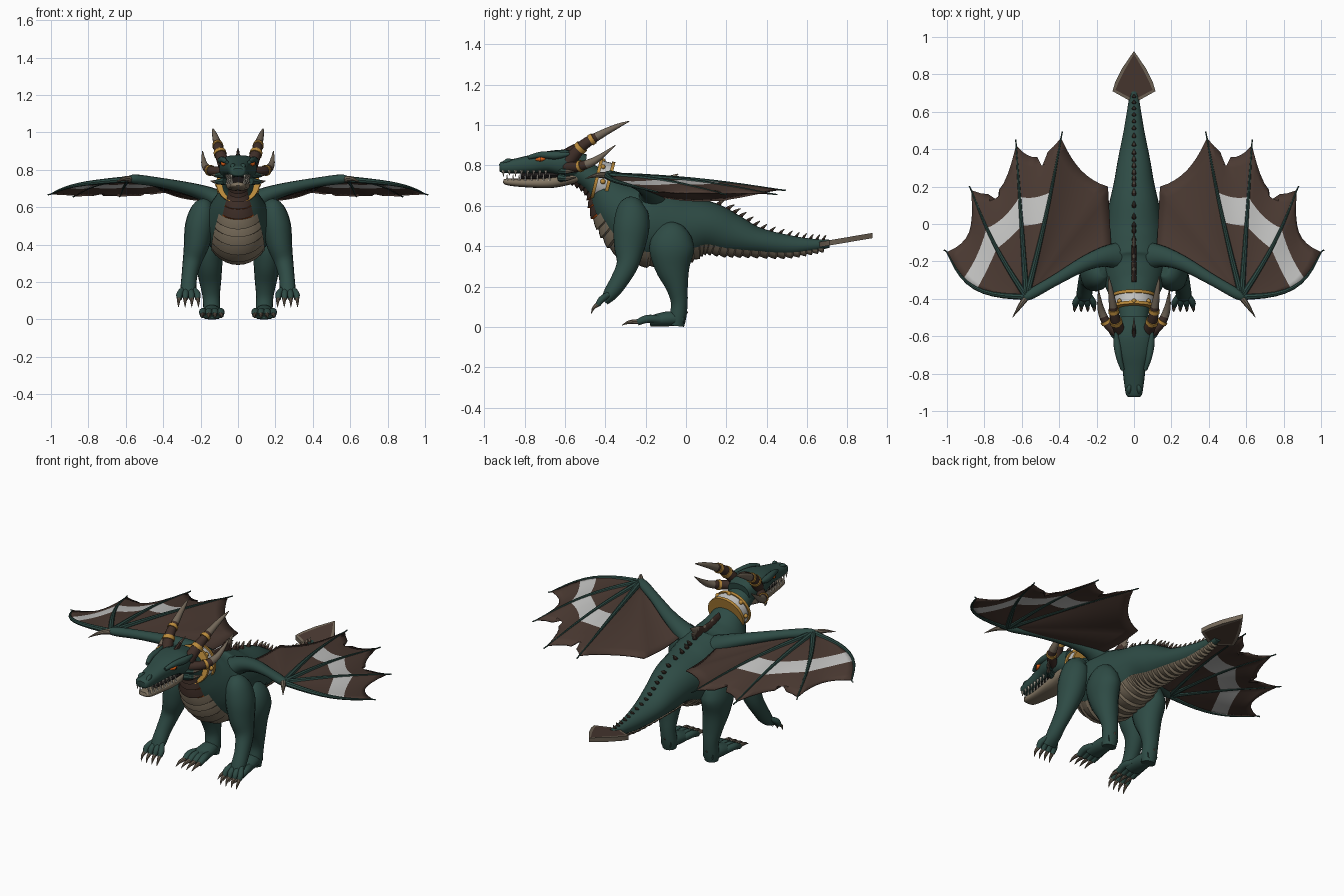
import bpy, bmesh, math
from mathutils import Vector

if "Cube" in bpy.data.objects:
    bpy.data.objects.remove(bpy.data.objects["Cube"])


def material(name, r, g, b):
    m = bpy.data.materials.new(name)
    m.use_nodes = True
    m.diffuse_color = (r, g, b, 1)
    m.node_tree.nodes["Principled BSDF"].inputs["Base Color"].default_value = (r, g, b, 1)
    return m


GREEN = material("dark green hide", .027, .07, .059)
BROWN = material("brown membrane", .07, .042, .032)
WHITE = material("pale band", .55, .55, .54)
TAN = material("tan belly", .22, .175, .12)
HORN = material("grey horn", .17, .135, .098)
DARK = material("dark horn", .05, .028, .021)
GOLD = material("gold", .5, .26, .045)
ORANGE = material("glowing orange", .79, .13, .01)
TOOTH = material("ivory tooth", .65, .6, .5)
BLACK = material("mouth dark", .012, .01, .01)
X, Z = Vector((1, 0, 0)), Vector((0, 0, 1))
SIDES = (("left", 1), ("right", -1))


def finish(name, bm, mats, angle=40):
    bmesh.ops.recalc_face_normals(bm, faces=bm.faces)
    mesh = bpy.data.meshes.new(name)
    bm.to_mesh(mesh)
    bm.free()
    for m in mats:
        mesh.materials.append(m)
    ob = bpy.data.objects.new(name, mesh)
    bpy.context.collection.objects.link(ob)
    bpy.ops.object.select_all(action='DESELECT')
    ob.select_set(True)
    bpy.context.view_layer.objects.active = ob
    bpy.ops.object.shade_smooth_by_angle(angle=math.radians(angle))
    return ob


def curve_at(pts, t):
    # smooth interpolation through stations
    n = len(pts) - 1
    i = max(0, min(int(t), n - 1))
    f = t - i
    a, b, c, d = (pts[max(0, min(n, k))] for k in (i - 1, i, i + 1, i + 2))
    return [.5 * (2 * q + (r - p) * f + (2 * p - 5 * q + 4 * r - s) * f * f
                  + (3 * q - p - 3 * r + s) * f ** 3) for p, q, r, s in zip(a, b, c, d)]


def section(pts, t, ref=X):
    p = curve_at(pts, t)
    e = .02
    lo, hi = max(0, t - e), min(len(pts) - 1, t + e)
    tan = (Vector(curve_at(pts, hi)[:3]) - Vector(curve_at(pts, lo)[:3])).normalized()
    s = (ref - tan * ref.dot(tan)).normalized()
    return Vector(p[:3]), tan, s, s.cross(tan), max(p[3], .001), max(p[4], .001)


def loft(name, pts, mats, ref=X, sides=14, steps=4, split=2, sx=1, power=1):
    # tube through (x, y, z, half width, half depth) stations
    pts = [(p[0] * sx, *p[1:4], p[-1]) for p in pts]
    bm = bmesh.new()
    n = (len(pts) - 1) * steps
    rings = []
    for k in range(n + 1):
        c, _, s, u, a, b = section(pts, k / steps, ref)
        ring = []
        for j in range(sides):
            g = math.tau * j / sides
            co, si = math.cos(g), math.sin(g)
            co, si = (math.copysign(abs(v) ** power, v) for v in (co, si))
            ring.append(bm.verts.new(c + s * a * co + u * b * si))
        rings.append(ring)
    for k in range(n):
        for j in range(sides):
            f = bm.faces.new((rings[k][j], rings[k][j - 1], rings[k + 1][j - 1], rings[k + 1][j]))
            f.material_index = int(k / n >= split)
    bm.faces.new(rings[0])
    bm.faces.new(rings[-1]).material_index = int(split < 1)
    return finish(name, bm, mats)


# Neck, torso and tail
BODY = [(0, -.62, .8, .07, .06), (0, -.52, .765, .075, .062), (0, -.43, .705, .09, .078),
        (0, -.34, .6, .145, .14), (0, -.22, .515, .185, .195), (0, -.05, .49, .165, .175),
        (0, .1, .495, .135, .13), (0, .22, .46, .108, .105), (0, .35, .425, .085, .07),
        (0, .5, .405, .055, .052), (0, .62, .405, .035, .033), (0, .71, .412, .022, .02)]
loft("body", BODY, [GREEN], sides=28, steps=5)


# Overlapping plates under throat, belly and tail
def plates(name, start, end, count, mats, wide):
    bm = bmesh.new()
    size = (end - start) / count
    rows = []
    for k in range(count):
        for f, lift in ((0, .004), (.4, .011), (.82, .016), (1, .004)):
            c, _, s, u, a, b = section(BODY, start + (k + f) * size)
            row = []
            for j in range(-5, 6):
                g = wide * j / 5
                o = lift * math.cos(g / wide * 1.3) + .001
                row.append(bm.verts.new(c + s * (a + o) * math.sin(g) - u * (b + o) * math.cos(g)))
            rows.append(row)
    for k in range(len(rows) - 1):
        for j in range(10):
            f = bm.faces.new((rows[k][j], rows[k][j + 1], rows[k + 1][j + 1], rows[k + 1][j]))
            f.material_index = int(len(mats) > 1 and k % 4 == 2 and k > len(rows) * .6)
    finish(name, bm, mats, 25)


plates("throat_plates", .3, 2.8, 8, [DARK, ORANGE], .65)
plates("belly_plates", 2.8, 10.6, 29, [TAN], .85)

# Spines down the back
for i in range(27):
    t = 2.5 + i * .31
    c, tan, _, u, a, b = section(BODY, t)
    h = max(.02, .048 - .003 * t) + (.045 if t < 4.6 else 0)
    base, tip = c + u * (b - .01), c + u * (b + h) + tan * h
    mid = base.lerp(tip, .5) - tan * h * .1
    loft(f"back_spine_{i + 1}", [(*base, .014, h * .45), (*mid, .01, h * .3), (*tip, .002, .002)],
         [DARK, HORN], sides=8, steps=3, split=.4)

# Arrow-shaped tail blade with a brown inset face
bm = bmesh.new()
half = [(.025, .66), (.115, .71), (.1, .76), (.065, .83)]
outline = half + [(0, .925)] + [(-x, y) for x, y in reversed(half)]
face = bm.faces.new([bm.verts.new((x, y, .395 + (y - .66) * .17)) for x, y in outline])
res = bmesh.ops.extrude_face_region(bm, geom=[face])
bmesh.ops.translate(bm, vec=(0, 0, .026), verts=[v for v in res["geom"] if isinstance(v, bmesh.types.BMVert)])
bm.normal_update()
for f in [f for f in bm.faces if len(f.verts) > 4]:
    bmesh.ops.inset_individual(bm, faces=[f], thickness=.017, depth=0)
    f.material_index = 1
finish("tail_blade", bm, [HORN, BROWN])

# Collar
for name, y0, y1, r, m in (("collar_band", -.44, -.385, .108, WHITE), ("collar_front_rim", -.452, -.436, .116, GOLD),
                           ("collar_rear_rim", -.392, -.376, .116, GOLD)):
    loft(name, [(0, y, .72 - (y + .415) * .25, r, r * .94) for y in (y0, y1)], [m], sides=28, steps=1)
for i in range(8):
    g = math.tau * i / 8
    p = (.11 * math.cos(g), -.412, .72 + .104 * math.sin(g))
    bm = bmesh.new()
    bmesh.ops.create_uvsphere(bm, u_segments=10, v_segments=6, radius=.013)
    bmesh.ops.translate(bm, vec=p, verts=bm.verts)
    finish(f"collar_stud_{i + 1}", bm, [GOLD])

# Head
loft("skull", [(0, -.5, .795, .07, .06), (0, -.6, .81, .1, .068), (0, -.68, .817, .09, .055),
               (0, -.76, .808, .065, .046), (0, -.85, .797, .053, .036), (0, -.91, .791, .043, .028),
               (0, -.925, .79, .03, .018)], [GREEN], sides=20, power=.75)
loft("lower_jaw", [(0, -.54, .745, .065, .03), (0, -.66, .718, .064, .029), (0, -.78, .713, .05, .022),
                   (0, -.88, .718, .04, .017), (0, -.905, .725, .022, .009)], [TAN], sides=16, power=.75)
loft("mouth_inside", [(0, -.56, .755, .06, .03), (0, -.68, .75, .055, .025), (0, -.82, .745, .035, .018)], [BLACK])
loft("crown_spike", [(0, -.6, .86, .012, .02), (0, -.55, .895, .008, .012), (0, -.5, .915, .002, .002)],
     [DARK, HORN], sides=8, split=.5)

MAIN = [(.072, -.58, .82, .034), (.1, -.51, .9, .028), (.115, -.42, .955, .02),
        (.127, -.34, .995, .012), (.135, -.28, 1.02, .002)]
LOWER = [(.08, -.59, .79, .028), (.145, -.53, .795, .025), (.178, -.45, .825, .018), (.19, -.35, .9, .002)]
for side, s in SIDES:
    loft(f"{side}_main_horn", MAIN, [DARK, HORN], split=.4, sx=s, ref=X)
    loft(f"{side}_lower_horn", LOWER, [DARK, HORN], ref=Z, split=.5, sx=s)
    for part, path, ref, spots in (("main", MAIN, X, (.85, 1.5)), ("lower", LOWER, Z, (1.1,))):
        for i, t in enumerate(spots):
            ring = []
            for d in (-.09, .09):
                p = curve_at(path, t + d)
                ring.append((*p[:3], p[3] + .005))
            loft(f"{side}_{part}_horn_ring_{i + 1}", ring, [GOLD], ref=ref, steps=1, sx=s)
    loft(f"{side}_brow", [(.06, -.78, .84, .01), (.078, -.72, .853, .016), (.09, -.64, .85, .02),
                          (.1, -.56, .86, .003)], [GREEN], sides=10, sx=s)
    loft(f"{side}_eye", [(.068, -.745, .828, .004), (.079, -.72, .833, .013), (.083, -.697, .833, .004)],
         [ORANGE], sides=10, sx=s)
    loft(f"{side}_pupil", [(.092, -.722, .825, .002), (.093, -.722, .841, .002)], [BLACK], sides=6, steps=1, sx=s)
    loft(f"{side}_nostril", [(.02, -.86, .822, .008), (.028, -.885, .822, .013), (.026, -.91, .808, .006)],
         [GREEN], sides=10, sx=s)
    for i, z in enumerate((.74, .775)):
        loft(f"{side}_cheek_spike_{i + 1}", [(.07, -.62, z, .022), (.115, -.59, z - .005, .012), (.145, -.545, z, .002)],
             [GREEN, HORN], ref=Z, sides=8, split=.4, sx=s)
    for i in range(8):
        y = -.905 + i * .03
        x = .036 + i * .0035
        loft(f"{side}_upper_tooth_{i + 1}", [(x, y, .775, .008), (x, y, .744 + .006 * (i % 2), .001)],
             [TOOTH], sides=6, steps=1, sx=s)
        loft(f"{side}_lower_tooth_{i + 1}", [(x - .004, y + .018, .725, .007), (x - .004, y + .018, .756, .001)],
             [TOOTH], sides=6, steps=1, sx=s)

# Legs, toes and claws
ARM = [(.16, -.25, .625, .03, .035), (.185, -.265, .585, .065, .075), (.205, -.27, .5, .078, .09),
       (.222, -.28, .4, .068, .078), (.245, -.29, .31, .051, .055), (.26, -.33, .23, .042, .045),
       (.265, -.37, .17, .042, .038), (.265, -.405, .125, .04, .022)]
LEG = [(.13, -.05, .495, .04, .05), (.15, -.06, .46, .068, .09), (.16, -.07, .39, .08, .113),
       (.155, -.067, .3, .072, .09), (.148, -.045, .2, .058, .056), (.143, -.033, .12, .046, .042),
       (.14, -.04, .05, .045, .042), (.14, -.045, .004, .04, .036)]
for side, s in SIDES:
    loft(f"{side}_front_leg", ARM, [GREEN], sides=18, sx=s)
    loft(f"{side}_hind_leg", LEG, [GREEN], sides=18, sx=s)
    loft(f"{side}_hind_foot", [(.14, -.01, .04, .035, .03), (.14, -.09, .04, .05, .038),
                               (.14, -.18, .028, .055, .026)], [GREEN], sx=s)
    loft(f"{side}_heel_spur", [(.14, -.01, .06, .012), (.14, .01, .075, .002)], [HORN], sides=8, steps=1, sx=s)
    for i, d in enumerate((-.048, -.016, .016, .048)):
        x, w = .265 + d, .14 + d
        loft(f"{side}_finger_{i + 1}", [(.265 + d * .6, -.385, .16, .015), (x, -.42, .135, .017), (x, -.437, .108, .013)],
             [GREEN], sides=10, sx=s)
        loft(f"{side}_finger_claw_{i + 1}", [(x, -.432, .115, .012), (x + d * .1, -.457, .095, .008),
                                             (x + d * .1, -.47, .065, .001)], [HORN], sides=8, sx=s)
        loft(f"{side}_toe_{i + 1}", [(.14 + d * .7, -.13, .035, .02), (w, -.19, .04, .021), (w, -.24, .022, .016)],
             [GREEN], sides=10, sx=s)
        loft(f"{side}_toe_claw_{i + 1}", [(w, -.23, .026, .013), (w + d * .1, -.28, .024, .009),
                                          (w + d * .1, -.318, .008, .001)], [HORN], sides=8, sx=s)

# Wings: membrane fans out from the wrist
WRIST = Vector((.575, -.39, .75))
TIPS = [Vector(p) for p in ((1, -.15, .67), (.87, .18, .66), (.63, .42, .66), (.39, .46, .68),
                            (.14, .2, .63), (.12, -.16, .65))]
BOWS = [Vector(p) for p in ((.065, -.07, .01), (.02, -.01, .02), (0, 0, .02), (-.01, 0, .015), (0, 0, 0), (0, 0, 0))]
SCALLOP = (.15, .17, .1, .06, 0)
NOTCHES = {(1, 3), (2, 5)}
LEVELS = (.02, .15, .3, .47, .56, .66, .78, .9, 1)


def wing_point(k, u, v, notch=0):
    tip = TIPS[k].lerp(TIPS[min(k + 1, 5)], u)
    bow = BOWS[k].lerp(BOWS[min(k + 1, 5)], u)
    wave = math.sin(math.pi * u)
    dip = SCALLOP[min(k, 4)] * wave ** .8 if 0 < u < 1 else 0
    r = v * (1 - (dip + notch) * v ** 3)
    return WRIST + (tip - WRIST) * r + bow * math.sin(math.pi * min(v, 1)) - Z * .014 * wave * v


for side, s in SIDES:
    bm = bmesh.new()
    for k in range(5):
        grid = []
        for i in range(9):
            col = []
            for v in LEVELS:
                p = wing_point(k, i / 8, v, .09 if v == 1 and (k, i) in NOTCHES else 0)
                col.append(bm.verts.new((p.x * s, p.y, p.z)))
            grid.append(col)
        for i in range(8):
            for j in range(len(LEVELS) - 1):
                f = bm.faces.new((grid[i][j], grid[i + 1][j], grid[i + 1][j + 1], grid[i][j + 1]))
                f.material_index = int(k < 3 and .47 <= LEVELS[j] < .66)
    bmesh.ops.remove_doubles(bm, verts=bm.verts, dist=.0005)
    wing = finish(f"{side}_wing_membrane", bm, [BROWN, WHITE])
    solid = wing.modifiers.new("thickness", 'SOLIDIFY')
    solid.thickness, solid.offset = .006, 0
    for k in range(4):
        bone = [(*wing_point(k, 0, v), .017 - .013 * v) for v in (0, .2, .4, .6, .8, 1, 1.04)]
        loft(f"{side}_wing_finger_{k + 1}", bone, [GREEN], ref=Z, sides=8, steps=2, sx=s)
    loft(f"{side}_wing_arm", [(.07, -.17, .62, .06, .08), (.16, -.175, .665, .045, .055), (.27, -.215, .7, .034, .04),
                              (.42, -.3, .732, .026, .03), (.55, -.375, .75, .025, .028), (.59, -.4, .75, .012, .012)],
         [GREEN], ref=Z, sx=s)
    loft(f"{side}_wing_claw", [(.575, -.39, .75, .018), (.61, -.44, .752, .012), (.65, -.5, .735, .001)],
         [HORN], ref=Z, sides=8, sx=s)
